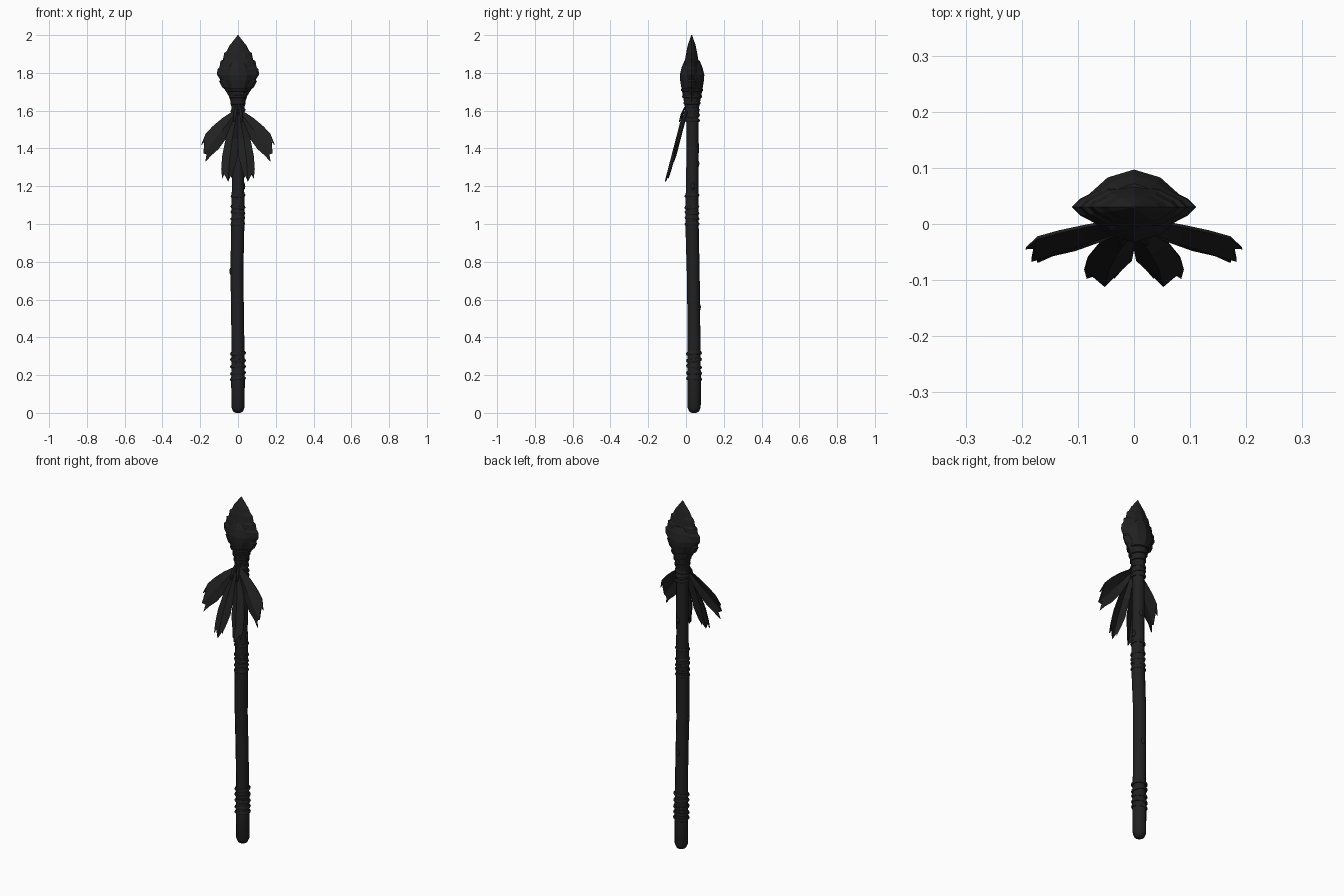
import bpy, bmesh, math, random
from mathutils import Vector

random.seed(4)
cube = bpy.data.objects.get("Cube")
if cube:
    bpy.data.objects.remove(cube)

charcoal = bpy.data.materials.new("charcoal")
charcoal.use_nodes = True
colour = (0.015, 0.015, 0.015, 1)
charcoal.diffuse_color = colour
charcoal.node_tree.nodes["Principled BSDF"].inputs["Base Color"].default_value = colour


def make_object(name, bm, smooth=True):
    bmesh.ops.recalc_face_normals(bm, faces=bm.faces)
    mesh = bpy.data.meshes.new(name)
    bm.to_mesh(mesh)
    bm.free()
    obj = bpy.data.objects.new(name, mesh)
    bpy.context.collection.objects.link(obj)
    mesh.materials.append(charcoal)
    if smooth:
        bpy.ops.object.select_all(action="DESELECT")
        obj.select_set(True)
        bpy.context.view_layer.objects.active = obj
        bpy.ops.object.shade_smooth_by_angle(angle=math.radians(40))
    return obj


def loft(name, rings, smooth=True):
    """Skin a stack of equal-length point rings and cap both ends."""
    bm = bmesh.new()
    rows = [[bm.verts.new(p) for p in ring] for ring in rings]
    n = len(rows[0])
    for a, b in zip(rows, rows[1:]):
        for i in range(n):
            j = (i + 1) % n
            bm.faces.new((a[i], a[j], b[j], b[i]))
    bm.faces.new(rows[0][::-1])
    bm.faces.new(rows[-1])
    return make_object(name, bm, smooth)


def section(z, w, d, cx=0, cy=0.03, power=1, sides=12):
    """Oval when power is 1, sharp-edged lens when it is larger."""
    ring = []
    for i in range(sides):
        a = math.tau * i / sides
        s = math.sin(a)
        y = cy + d * math.copysign(abs(s) ** power, s)
        ring.append((cx + w * math.cos(a), y, z))
    return ring


# Slightly crooked pole: (z, radius, x, y)
pole = [(0, .012, 0, .043), (.008, .026, 0, .043), (.03, .035, 0, .043),
        (.17, .036, 0, .043), (.35, .034, 0, .042), (.55, .034, -.003, .041),
        (.75, .034, -.006, .038), (.95, .035, -.002, .033), (1.1, .034, 0, .031),
        (1.25, .032, 0, .033), (1.4, .033, 0, .035), (1.6, .031, 0, .033)]
loft("pole", [section(z, r, r, x, y) for z, r, x, y in pole])


def pole_centre(z):
    for (z0, _, x0, y0), (z1, _, x1, y1) in zip(pole, pole[1:]):
        if z <= z1:
            t = (z - z0) / (z1 - z0)
            return x0 + t * (x1 - x0), y0 + t * (y1 - y0)
    return pole[-1][2:]


# Cord wraps, each a tilted ring around the pole
def cord_wrap(name, heights, radius, thickness):
    for k, z in enumerate(heights):
        x, y = pole_centre(z)
        tilt = (random.uniform(-.15, .15), random.uniform(-.15, .15), 0)
        bpy.ops.mesh.primitive_torus_add(
            major_radius=radius, minor_radius=thickness, major_segments=16,
            minor_segments=6, location=(x, y, z), rotation=tilt)
        ring = bpy.context.object
        ring.name = f"{name}_{k + 1}"
        ring.data.materials.append(charcoal)
        bpy.ops.object.shade_smooth_by_angle(angle=math.radians(60))


cord_wrap("lower_cord", (.18, .21, .245, .28, .315), .033, .010)
cord_wrap("middle_cord", (1.0, 1.03, 1.06, 1.09, 1.15), .031, .009)
cord_wrap("neck_cord", (1.55, 1.575, 1.6), .031, .010)

# Wood knots
for k, (x, y, z) in enumerate([(-.035, .035, .75), (0, .068, .56),
                               (.005, .06, 1.32), (.028, .035, 1.2)]):
    bm = bmesh.new()
    bmesh.ops.create_icosphere(bm, subdivisions=2, radius=.011)
    for v in bm.verts:
        v.co.z *= 2
        v.co += Vector((x, y, z))
    make_object(f"wood_knot_{k + 1}", bm)

# Chipped stone blade: (z, half width, half depth)
blade = [(1.62, .03, .028), (1.68, .05, .035), (1.715, .072, .042),
         (1.725, .085, .044), (1.755, .1, .045), (1.765, .094, .045),
         (1.79, .111, .045), (1.82, .109, .043), (1.83, .098, .041),
         (1.862, .093, .037), (1.87, .08, .035), (1.905, .073, .029),
         (1.915, .06, .027), (1.945, .045, .021), (1.955, .036, .018),
         (2, .002, .002)]
loft("stone_blade", [section(z, w, d, power=1.6) for z, w, d in blade], False)

# Socket that swells from the pole and grips the blade
socket = [(1.54, .033, .034, 1), (1.62, .035, .038, 1), (1.67, .042, .047, 1.05),
          (1.72, .062, .056, 1.2), (1.76, .086, .063, 1.5), (1.79, .094, .065, 1.7),
          (1.83, .08, .055, 1.7), (1.865, .05, .04, 1.7)]
loft("blade_socket", [section(z, w, d, 0, .032, p) for z, w, d, p in socket], False)

# Lashing on the socket
for k, (z, w, d) in enumerate([(1.64, .037, .041), (1.675, .043, .048), (1.71, .056, .054)]):
    rows = [section(z + h, w + e, d + e, 0, .032)
            for h, e in ((-.009, -.003), (-.005, .004), (.005, .004), (.009, -.003))]
    loft(f"socket_lashing_{k + 1}", rows)


# Feathers: outline pairs across a central rib, in fan coordinates (x, z)
def feather(name, ribs, lefts, rights, lift, side):
    bm = bmesh.new()

    def point(p, fold):
        drop = 1.6 - p[1]
        return bm.verts.new((side * p[0], -.26 * drop - lift + fold, p[1]))
    rib = [point(p, -.006) for p in ribs]
    for edge in (lefts, rights):
        rim = [point(p, .008) for p in edge]
        for i in range(len(rib) - 1):
            bm.faces.new((rib[i], rib[i + 1], rim[i + 1], rim[i]))
        # pointed barb at the end of each vane
        tip = point((edge[-1][0] * .8 + ribs[-1][0] * .2 + (edge[-1][0] - edge[-2][0]) * .5,
                     edge[-1][1] * .8 + ribs[-1][1] * .2 - .035), .004)
        notch = point(((edge[-1][0] + ribs[-1][0]) / 2,
                       (edge[-1][1] + ribs[-1][1]) / 2 + .012), .001)
        bm.faces.new((rib[-1], notch, rim[-1]))
        bm.faces.new((notch, tip, rim[-1]))
    bmesh.ops.remove_doubles(bm, verts=bm.verts, dist=.0001)
    obj = make_object(name, bm, False)
    solid = obj.modifiers.new("thickness", "SOLIDIFY")
    solid.thickness = .006
    solid.offset = 0


for label, side in (("left", 1), ("right", -1)):
    feather(f"{label}_outer_feather",
            [(.01, 1.59), (.085, 1.495), (.135, 1.43), (.183, 1.375)],
            [(.02, 1.60), (.085, 1.557), (.135, 1.515), (.172, 1.475)],
            [(.005, 1.57), (.065, 1.45), (.105, 1.395), (.145, 1.36)], 0, side)
    feather(f"{label}_inner_feather",
            [(.006, 1.58), (.03, 1.45), (.045, 1.34), (.052, 1.225)],
            [(.015, 1.58), (.062, 1.46), (.083, 1.36), (.088, 1.29)],
            [(0, 1.57), (.0, 1.45), (.005, 1.35), (.022, 1.29)], .006, side)

    # Loose cord ends hanging over the feather roots
    tail = [(1.63, .006, .0), (1.585, .013, -.02), (1.54, .005, -.036)]
    loft(f"{label}_cord_end",
         [section(z, r, r * .6, side * (.008 + (1.63 - z) * .15), y, 1, 6)
          for z, r, y in tail])
